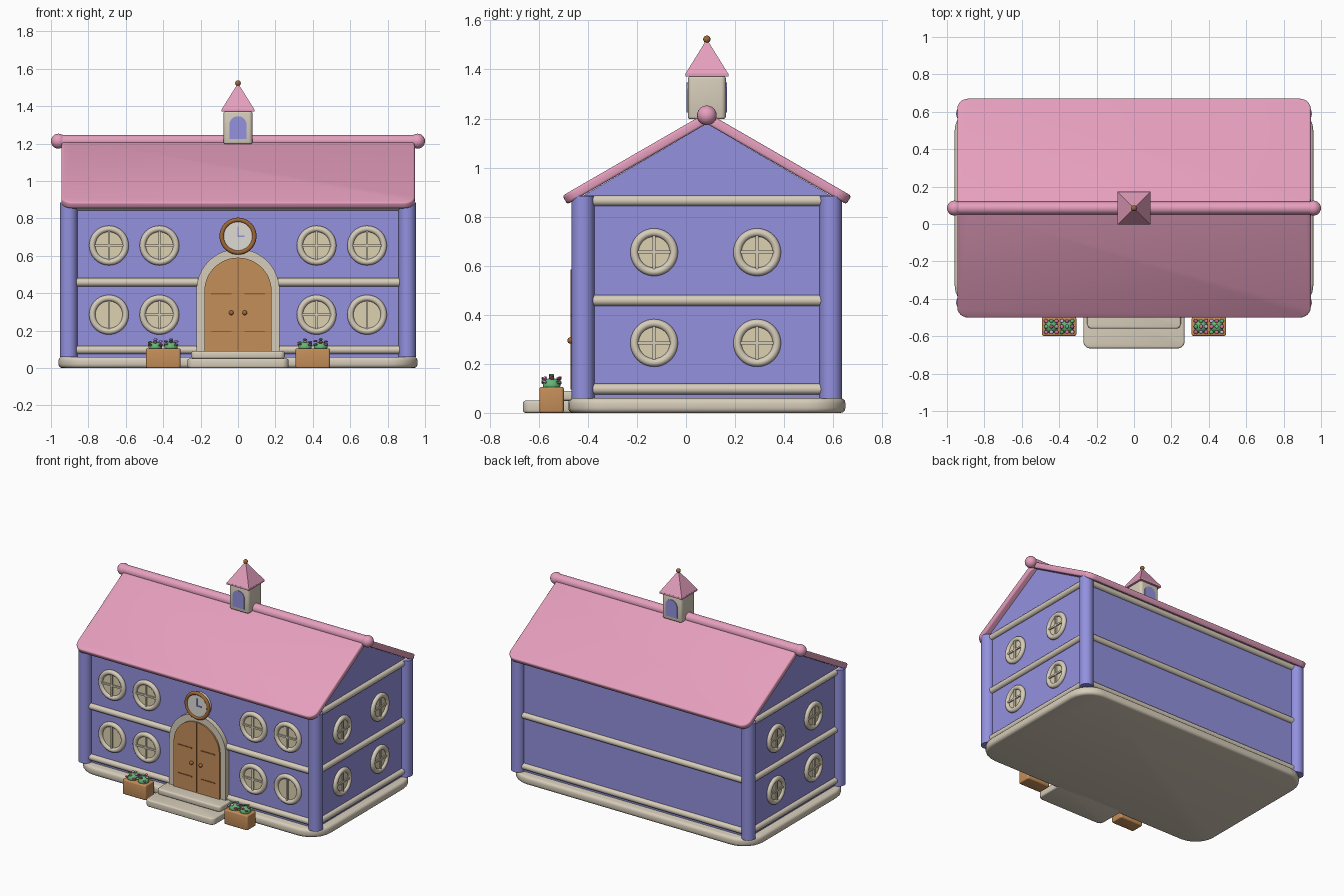
import bpy, bmesh, math, random
from mathutils import Matrix, Vector

if "Cube" in bpy.data.objects:
    bpy.data.objects.remove(bpy.data.objects["Cube"])
random.seed(4)
PI = math.pi


def material(name, r, g, b):
    m = bpy.data.materials.new(name)
    m.use_nodes = True
    lin = [(c / 255) ** 2.2 for c in (r, g, b)] + [1]
    m.diffuse_color = lin
    m.node_tree.nodes["Principled BSDF"].inputs["Base Color"].default_value = lin
    return m


BLUE = material("periwinkle wall", 146, 144, 222)
PINK = material("pink roof", 229, 157, 188)
CREAM = material("cream trim", 213, 203, 184)
GLASS = material("pale window", 219, 208, 174)
BROWN = material("brown wood", 195, 141, 90)
DARK = material("dark wood", 158, 104, 58)
WHITE = material("clock white", 222, 218, 210)
GREEN = material("leaf green", 100, 180, 115)
ROSE = material("rose petal", 205, 105, 150)
LILAC = material("lilac petal", 190, 165, 215)


def place(x, y, z, turn=0, tilt=0):
    return (Matrix.Translation((x, y, z)) @ Matrix.Rotation(turn, 4, "Z")
            @ Matrix.Rotation(tilt, 4, "X"))


def finish(name, bm, mat, frame=None):
    if frame is not None:
        bm.transform(frame)
    bmesh.ops.recalc_face_normals(bm, faces=bm.faces)
    me = bpy.data.meshes.new(name)
    bm.to_mesh(me)
    bm.free()
    me.materials.append(mat)
    ob = bpy.data.objects.new(name, me)
    bpy.context.collection.objects.link(ob)
    bpy.ops.object.select_all(action="DESELECT")
    ob.select_set(True)
    bpy.context.view_layer.objects.active = ob
    bpy.ops.object.shade_smooth_by_angle(angle=math.radians(35))
    return ob


def box(name, mat, frame, size, corner=0, rim=0):
    """Block with rounded upright corners and softened top and bottom rims."""
    bm = bmesh.new()
    bmesh.ops.create_cube(bm, size=1, matrix=Matrix.Diagonal((*size, 1)))
    if corner:
        up = [e for e in bm.edges if abs(e.verts[0].co.z - e.verts[1].co.z) > size[2] / 2]
        bmesh.ops.bevel(bm, geom=up, offset=corner, segments=6, profile=0.5, affect="EDGES")
    if rim:
        bm.normal_update()
        edges = {e for f in bm.faces if abs(f.normal.z) > 0.9 for e in f.edges}
        bmesh.ops.bevel(bm, geom=list(edges), offset=rim, segments=3, profile=0.5, affect="EDGES")
    return finish(name, bm, mat, frame)


def cone(name, mat, frame, r1, r2, depth, sides=32):
    bm = bmesh.new()
    bmesh.ops.create_cone(bm, cap_ends=True, segments=sides, radius1=r1, radius2=r2, depth=depth)
    return finish(name, bm, mat, frame)


def ball(name, mat, frame, radius, squash=1):
    bm = bmesh.new()
    bmesh.ops.create_uvsphere(bm, u_segments=20, v_segments=12, radius=radius,
                              matrix=Matrix.Diagonal((1, 1, squash, 1)))
    return finish(name, bm, mat, frame)


def ring(name, mat, frame, major, minor):
    """Torus made by spinning a small circle around local z."""
    bm = bmesh.new()
    bmesh.ops.create_circle(bm, segments=12, radius=minor,
                            matrix=Matrix.Translation((major, 0, 0)) @ Matrix.Rotation(PI / 2, 4, "X"))
    bmesh.ops.spin(bm, geom=bm.edges[:], cent=(0, 0, 0), axis=(0, 0, 1),
                   angle=2 * PI, steps=40, use_merge=True)
    bmesh.ops.remove_doubles(bm, verts=bm.verts, dist=0.0001)
    return finish(name, bm, mat, frame)


def prism(name, mat, frame, points, depth):
    """Extrude an outline in local xy along local z."""
    bm = bmesh.new()
    face = bm.faces.new([bm.verts.new((x, y, 0)) for x, y in points])
    new = bmesh.ops.extrude_face_region(bm, geom=[face])["geom"]
    bmesh.ops.translate(bm, vec=(0, 0, depth), verts=[v for v in new if isinstance(v, bmesh.types.BMVert)])
    return finish(name, bm, mat, frame)


def arch(half, straight):
    curve = [(half * math.cos(a * PI / 24), straight + half * math.sin(a * PI / 24)) for a in range(25)]
    return [(half, 0)] + curve + [(-half, 0)]


MID = 0.085            # y of the ridge and house centre
WX, WY = 0.905, 0.505  # half sizes of the walls
SLOPE = math.radians(30)

# Foundation and walls with gables
box("foundation", CREAM, place(0, MID, 0.03), (1.92, 1.13, 0.06), 0.16, 0.02)
gable = [(-WY, 0.05), (WY, 0.05), (WY, 0.885), (0, 1.179), (-WY, 0.885)]
prism("walls", BLUE, place(-WX, MID, 0, PI / 2, PI / 2), gable, 2 * WX)

# Corner columns
for sx in (-1, 1):
    for sy in (-1, 1):
        cone("corner_column", BLUE, place(sx * WX, MID + sy * WY, 0.472), 0.046, 0.046, 0.825)

# Trim rails on every wall
for z in (0.097, 0.458, 0.865):
    for s in (-1, 1):
        cone("long_rail", CREAM, place(0, MID + s * WY, z, PI / 2, PI / 2), 0.022, 0.022, 2 * WX, 16)
        cone("side_rail", CREAM, place(s * WX, MID, z, 0, PI / 2), 0.022, 0.022, 2 * WY, 16)

# Roof slabs, ridge pole and end balls
for s in (-1, 1):
    y = MID + s * (0.34 * math.cos(SLOPE) - 0.02 * -math.sin(SLOPE) * -1)
    z = 1.225 - 0.34 * math.sin(SLOPE) - 0.02 * math.cos(SLOPE)
    box("roof_slab", PINK, place(0, y, z, 0, -s * SLOPE), (1.89, 0.68, 0.04), 0.06, 0.01)
    ball("ridge_ball", PINK, place(s * 0.96, MID, 1.213), 0.04)
cone("ridge_pole", PINK, place(0, MID, 1.213, PI / 2, PI / 2), 0.034, 0.034, 1.92, 24)


# Round windows
def window(frame, radius, crossbar=True):
    cone("window_pane", GLASS, frame, radius - 0.02, radius - 0.02, 0.016)
    ring("window_ring", CREAM, frame @ Matrix.Translation((0, 0, 0.006)), radius - 0.017, 0.017)
    span = 2 * radius - 0.05
    bar = frame @ Matrix.Translation((0, 0, 0.01))
    box("window_upright", CREAM, bar, (0.012, span, 0.014))
    if crossbar:
        box("window_crossbar", CREAM, bar, (span, 0.012, 0.014))


for z in (0.285, 0.655):
    for s in (-1, 1):
        for x in (0.42, 0.69):
            window(place(s * x, MID - WY, z, 0, PI / 2), 0.106, not (z < 0.5 and x > 0.5))
        for y in (-0.13, 0.29):
            window(place(s * WX, y, z, s * PI / 2, PI / 2), 0.097)

# Arched double door
FRONT = MID - WY
prism("door_frame", CREAM, place(0, FRONT + 0.02, 0.07, 0, PI / 2), arch(0.222, 0.345), 0.055)
prism("door", BROWN, place(0, FRONT + 0.02, 0.09, 0, PI / 2), arch(0.18, 0.32), 0.066)
DOOR = FRONT - 0.047
box("door_gap", DARK, place(0, DOOR, 0.34), (0.006, 0.006, 0.49))
for s in (-1, 1):
    for z in (0.195, 0.397):
        box("door_panel_line", DARK, place(s * 0.09, DOOR, z), (0.11, 0.006, 0.007))
    ball("door_knob", DARK, place(s * 0.036, DOOR - 0.004, 0.295), 0.013)

# Clock above the door
clock = place(0, FRONT - 0.02, 0.705, 0, PI / 2)
cone("clock_face", WHITE, clock, 0.086, 0.086, 0.04)
ring("clock_rim", DARK, clock @ Matrix.Translation((0, 0, 0.015)), 0.087, 0.012)
hands = clock @ Matrix.Translation((0, 0, 0.022))
box("minute_hand", BLUE, hands @ Matrix.Translation((0, 0.025, 0)), (0.008, 0.055, 0.006))
box("hour_hand", BLUE, hands @ Matrix.Translation((0.016, 0, 0)), (0.036, 0.008, 0.006))

# Entrance steps
box("lower_step", CREAM, place(0, -0.55, 0.025), (0.54, 0.23, 0.05), 0.035, 0.01)
box("upper_step", CREAM, place(0, -0.48, 0.07), (0.50, 0.16, 0.04), 0.025, 0.01)

# Planters with round shrubs and blossoms
for s in (-1, 1):
    px, py = s * 0.4, -0.548
    box("planter", BROWN, place(px, py, 0.053), (0.185, 0.1, 0.105), 0.012, 0.008)
    for dx in (-0.042, 0.042):
        ball("shrub", GREEN, place(px + dx, py, 0.112), 0.036, 0.85)
    for i in range(18):
        dx, dy = (i % 6 - 2.5) * 0.028, (i // 6 - 1) * 0.03
        high = 0.05 - 0.5 * abs(abs(dx) - 0.042) - abs(dy) * 0.5
        spot = place(px + dx, py + dy, 0.104 + high + random.uniform(-0.004, 0.004), 0,
                     random.uniform(-0.5, 0.5))
        ball("blossom", (ROSE, LILAC, ROSE, GREEN)[(i + i // 6) % 4], spot, 0.011, 0.5)

# Turret with arched openings, pyramid roof and finial
box("turret", CREAM, place(0, MID, 1.285), (0.155, 0.155, 0.175), 0.02, 0.01)
for turn, y in ((0, MID - 0.075), (PI, MID + 0.075)):
    prism("turret_window", BLUE, place(0, y, 1.225, turn, PI / 2), arch(0.046, 0.075), 0.007)
cone("turret_eave", PINK, place(0, MID, 1.377, PI / 4), 0.124, 0.124, 0.012, 4)
cone("turret_roof", PINK, place(0, MID, 1.448, PI / 4), 0.124, 0.008, 0.132, 4)
ball("finial", DARK, place(0, MID, 1.523), 0.015)
